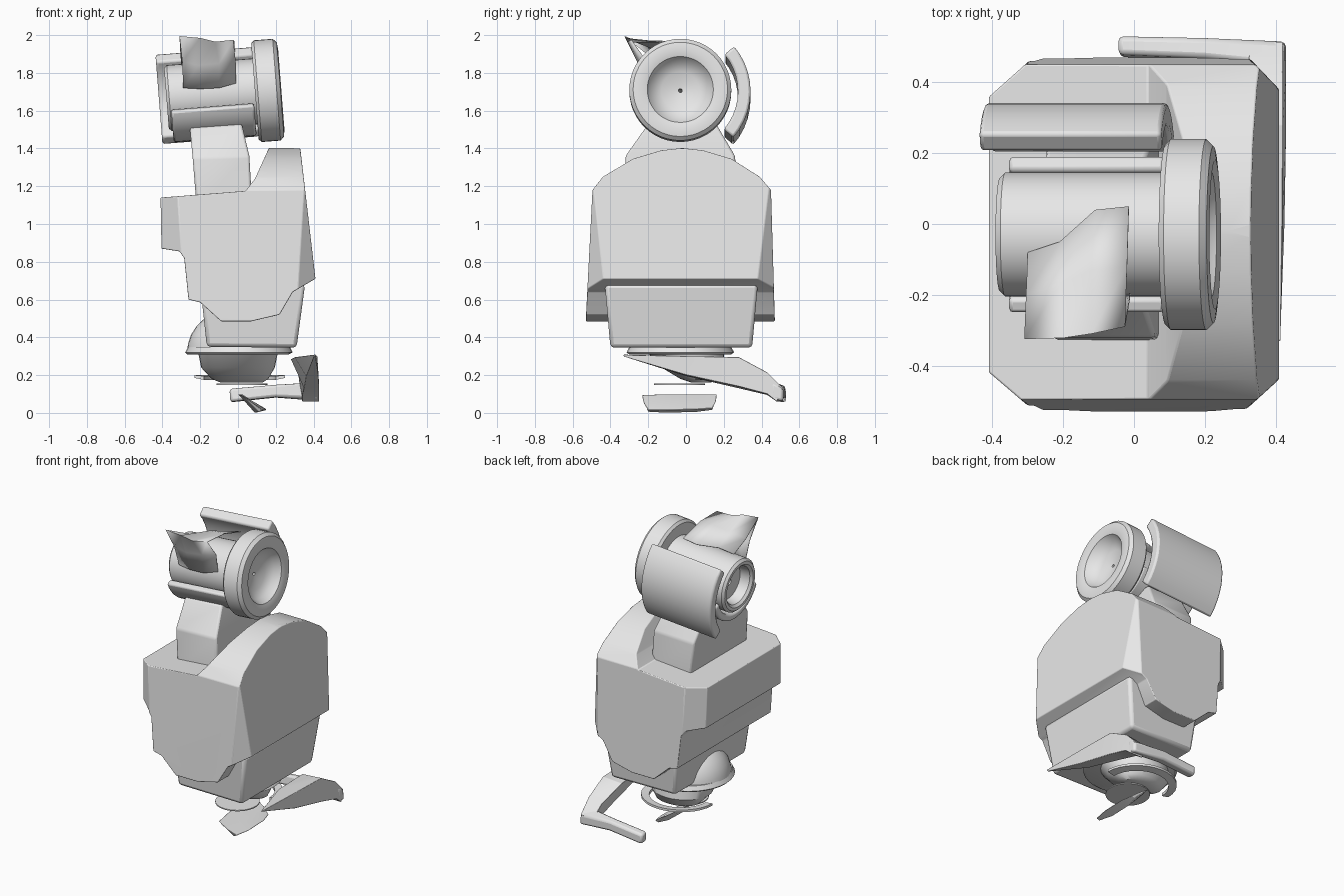
import bpy, bmesh
from math import radians, sin, cos, pi
from mathutils import Matrix, Vector

cube = bpy.data.objects.get("Cube")
if cube:
    bpy.data.objects.remove(cube, do_unlink=True)

grey = bpy.data.materials.new("light_grey")
grey.use_nodes = True
grey.diffuse_color = (0.8, 0.8, 0.8, 1)
grey.node_tree.nodes["Principled BSDF"].inputs["Base Color"].default_value = (0.8, 0.8, 0.8, 1)

# Tilted frame shared by all shoulder parts, with the axle along local x
SHOULDER = Matrix.Translation((0, -0.03, 1.695)) @ Matrix.Rotation(radians(-4.5), 4, 'Y')


def make(name, bm, matrix=None, bevel=0, segments=2, angle=35):
    bmesh.ops.recalc_face_normals(bm, faces=bm.faces)
    if matrix:
        bm.transform(matrix)
    mesh = bpy.data.meshes.new(name)
    bm.to_mesh(mesh)
    bm.free()
    mesh.materials.append(grey)
    ob = bpy.data.objects.new(name, mesh)
    bpy.context.collection.objects.link(ob)
    if bevel:
        mod = ob.modifiers.new("Soft edges", 'BEVEL')
        mod.width, mod.segments, mod.limit_method = bevel, segments, 'ANGLE'
        mod.angle_limit = radians(25)
    smooth(ob, angle)
    return ob


def smooth(ob, angle):
    bpy.ops.object.select_all(action='DESELECT')
    ob.select_set(True)
    bpy.context.view_layer.objects.active = ob
    bpy.ops.object.shade_smooth_by_angle(angle=radians(angle))


def loft(rings, cap=True, wrap=False):
    """Skin a list of equal-sized closed rings of points."""
    bm = bmesh.new()
    rows = [[bm.verts.new(p) for p in ring] for ring in rings]
    n = len(rows[0])
    pairs = list(zip(rows, rows[1:])) + ([(rows[-1], rows[0])] if wrap else [])
    for a, b in pairs:
        for i in range(n):
            j = (i + 1) % n
            bm.faces.new((a[i], a[j], b[j], b[i]))
    if cap and not wrap:
        bm.faces.new(rows[0])
        bm.faces.new(rows[-1])
    return bm


def prism(profile, axis, lo, hi):
    """Extrude a 2D profile along an axis."""
    def put(p, d):
        return {'x': (d, *p), 'y': (p[0], d, p[1]), 'z': (*p, d)}[axis]
    return loft([[put(p, d) for p in profile] for d in (lo, hi)])


def revolve(profile, start=0, end=360, steps=40):
    """Spin a closed (x, radius) profile about x; angles run from +y to +z."""
    full = end - start == 360
    angles = [radians(start + (end - start) * i / steps) for i in range(steps + (not full))]
    return loft([[(x, r * cos(a), r * sin(a)) for x, r in profile] for a in angles], wrap=full)


def ellipse(cx, cy, rx, ry, z, n=32):
    return [(cx + rx * cos(2 * pi * i / n), cy + ry * sin(2 * pi * i / n), z) for i in range(n)]


# Main housing: side outline trimmed by an arched outline and a chamfered plan
body = make("main_housing", prism(
    [(-.41, 1.14), (.04, 1.175), (.09, 1.24), (.165, 1.405), (.33, 1.4), (.41, .71),
     (.29, .64), (.22, .52), (.07, .485), (-.09, .485), (-.2, .585), (-.262, .6),
     (-.285, .82), (-.31, .855), (-.405, .87)], 'y', -.6, .6))
trims = [
    prism([(-.53, .3), (-.53, .5), (-.495, 1.18), (-.44, 1.25), (-.28, 1.345), (-.13, 1.39),
           (-.02, 1.402), (.09, 1.39), (.24, 1.345), (.39, 1.25), (.45, 1.18), (.47, .5),
           (.47, .3)], 'x', -.8, .8),
    prism([(-.42, -.41), (-.28, -.53), (.31, -.53), (.42, -.43), (.42, .37), (.32, .475),
           (-.28, .475), (-.42, .35)], 'z', 0, 2)]
for bm in trims:
    cutter = make("housing_cutter", bm)
    cutter.hide_render = True
    mod = body.modifiers.new("Trim", 'BOOLEAN')
    mod.operation, mod.object, mod.solver = 'INTERSECT', cutter, 'EXACT'
    bpy.ops.object.select_all(action='DESELECT')
    body.select_set(True)
    bpy.context.view_layer.objects.active = body
    bpy.ops.object.modifier_apply(modifier="Trim")
    bpy.data.objects.remove(cutter, do_unlink=True)
mod = body.modifiers.new("Soft edges", 'BEVEL')
mod.width, mod.segments, mod.limit_method, mod.angle_limit = .022, 3, 'ANGLE', radians(25)
smooth(body, 40)

# Lower box, narrowing downwards
make("lower_box", loft([
    [(-.165, -.4, .35), (.31, -.4, .345), (.31, .35, .345), (-.165, .35, .35)],
    [(-.2, -.43, .68), (.355, -.43, .68), (.355, .38, .68), (-.2, .38, .68)]]), bevel=.02)

# Neck block rising to the shoulder
make("neck_block", loft([
    [(-.22, -.33, 1.1), (.075, -.33, 1.1), (.075, .27, 1.1), (-.22, .27, 1.1)],
    [(-.24, -.32, 1.35), (.06, -.32, 1.36), (.06, .26, 1.36), (-.24, .26, 1.35)],
    [(-.255, -.2, 1.51), (.02, -.2, 1.53), (.02, .16, 1.53), (-.255, .16, 1.51)]]), bevel=.012)

# Shoulder axle, dished wheel, back guard and cradle
make("shoulder_axle", revolve([(-.38, .16), (-.365, .175), (.12, .175), (.12, .02),
                               (-.3, .02), (-.3, .115), (-.365, .125), (-.38, .14)]), SHOULDER)
make("shoulder_wheel", revolve([(.09, .01), (.09, .255), (.105, .27), (.205, .27), (.225, .25),
                                (.23, .21), (.22, .175), (.18, .15), (.15, .1), (.14, .01)],
                               steps=48), SHOULDER)
make("back_guard", revolve([(-.42, .305), (-.42, .372), (.095, .372), (.095, .305)],
                           -41, 40, 10), SHOULDER, bevel=.012)
make("axle_cradle", revolve([(-.36, .19), (-.36, .235), (.08, .235), (.08, .19)],
                            198, 342, 16), SHOULDER, bevel=.012)

# Flared sheet in front of the axle, folding back over the top
rows = [[(-.29, -.21, 1.72), (-.2, -.22, 1.715), (-.1, -.22, 1.72), (-.01, -.2, 1.745)],
        [(-.295, -.255, 1.86), (-.21, -.25, 1.84), (-.1, -.24, 1.85), (-.012, -.215, 1.86)],
        [(-.31, -.325, 1.995), (-.2, -.322, 1.985), (-.12, -.31, 1.965), (-.025, -.29, 1.975)],
        [(-.305, -.2, 1.9), (-.21, -.17, 1.93), (-.12, -.13, 1.965), (-.02, -.12, 1.97)],
        [(-.3, -.08, 1.84), (-.21, -.05, 1.87), (-.11, .04, 1.9), (-.015, .05, 1.92)]]
bm = bmesh.new()
grid = [[bm.verts.new(p) for p in row] for row in rows]
for a, b in zip(grid, grid[1:]):
    for i in range(3):
        bm.faces.new((a[i], a[i + 1], b[i + 1], b[i]))
flap = make("front_flap", bm, angle=50)
flap.modifiers.new("Thickness", 'SOLIDIFY').thickness = .006

# Ankle dome, rim and sloping cup
make("ankle_dome", loft([ellipse(-.02, -.03, .25 * cos(t), .24 * cos(t), .32 + .23 * sin(t))
                         for t in [radians(a) for a in range(0, 86, 12)]]))
make("ankle_rim", loft([ellipse(0, -.03, .27, .27, .31), ellipse(.005, -.03, .285, .285, .32),
                        ellipse(.005, -.03, .27, .27, .348)]))
make("ankle_cup", loft([ellipse(0, 0, .21, .2, .315), ellipse(0, .04, .195, .17, .24),
                        ellipse(.01, .07, .15, .1, .18), ellipse(.02, .08, .11, .05, .16)]))
make("cup_plate", loft([ellipse(.02, -.035, .135, .135, .148), ellipse(.02, -.035, .135, .135, .155)]))

# Half ring behind the cup
ring = []
for i in range(17):
    a = pi * i / 16
    ring.append([Vector((.01 + r * cos(a), .05 + r * .95 * sin(a), z))
                 for r, z in ((.19, .175), (.24, .185), (.24, .2), (.19, .195))])
make("cup_ring", loft(ring))

# Side blade tapering to a point, joined to the rear bar
make("side_blade", loft([
    [(.40, -.33, .3), (.41, -.33, .31), (.415, -.33, .305), (.405, -.33, .298)],
    [(.36, .0, .195), (.30, .0, .295), (.42, .0, .3), (.425, .0, .2)],
    [(.35, .28, .13), (.28, .28, .285), (.42, .28, .295), (.43, .28, .14)],
    [(.34, .43, .095), (.32, .43, .2), (.42, .43, .215), (.43, .43, .1)],
    [(.34, .48, .06), (.33, .515, .12), (.42, .515, .13), (.43, .48, .06)]]), bevel=.006)
make("rear_bar", loft([
    [(-.04, .47, .06), (-.04, .53, .055), (-.045, .53, .12), (-.045, .48, .13)],
    [(.2, .46, .085), (.2, .525, .08), (.2, .525, .145), (.2, .47, .15)],
    [(.43, .45, .075), (.43, .515, .06), (.425, .515, .13), (.425, .45, .17)]]), bevel=.014)

# Loose toe plate, tilted with rounded ends
make("toe_plate", loft([
    [(.02, -.235, .095), (.08, -.225, .05), (.13, -.2, .015), (.11, -.2, .005)],
    [(.0, -.1, .1), (.09, -.1, .055), (.15, -.1, .015), (.09, -.1, .0)],
    [(.0, .06, .1), (.09, .06, .055), (.15, .06, .02), (.09, .06, .005)],
    [(.02, .165, .1), (.08, .16, .06), (.13, .14, .025), (.11, .14, .015)]]), bevel=.004)
